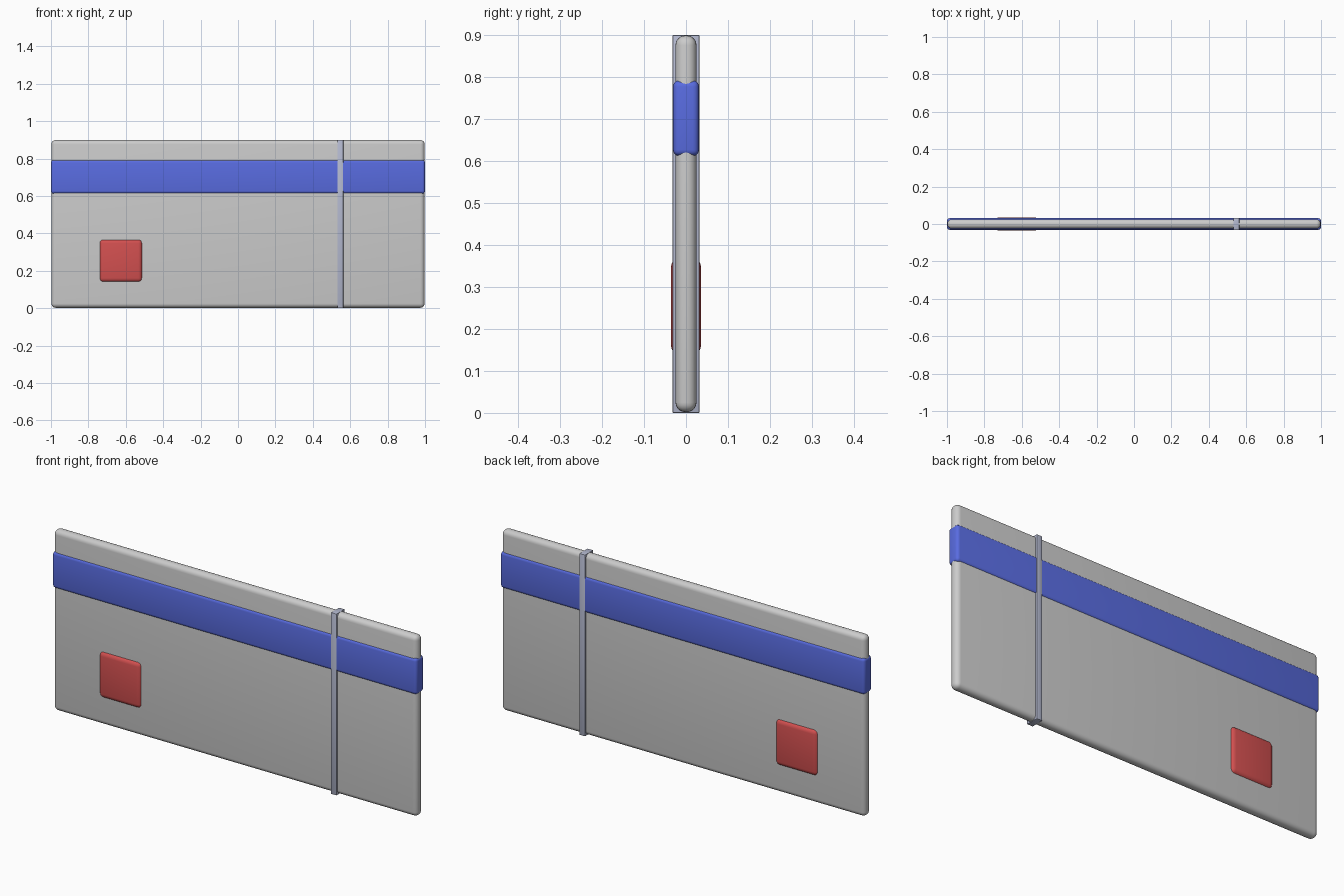
import bpy
import math

if "Cube" in bpy.data.objects:
    bpy.data.objects.remove(bpy.data.objects["Cube"])


def material(name, color):
    m = bpy.data.materials.new(name)
    m.diffuse_color = color
    m.use_nodes = True
    m.node_tree.nodes["Principled BSDF"].inputs["Base Color"].default_value = m.diffuse_color
    return m


def rounded_box(name, x, z, half_y, radius, segments, mat=None):
    """Box spanning x and z ranges, centred on y = 0, with rounded edges."""
    bpy.ops.mesh.primitive_cube_add(
        size=1, location=((x[0] + x[1]) / 2, 0, (z[0] + z[1]) / 2))
    ob = bpy.context.object
    ob.name = name
    ob.scale = (x[1] - x[0], 2 * half_y, z[1] - z[0])
    bpy.ops.object.transform_apply(location=False, rotation=False, scale=True)
    bevel = ob.modifiers.new("round_edges", 'BEVEL')
    bevel.width = radius
    bevel.segments = segments
    bpy.ops.object.modifier_apply(modifier=bevel.name)
    bpy.ops.object.shade_smooth_by_angle(angle=math.radians(35))
    if mat:
        ob.data.materials.append(mat)
    return ob


blue = material("blue", (0.10, 0.15, 0.75, 1))
red = material("red", (0.65, 0.08, 0.08, 1))
silver = material("silver", (0.45, 0.48, 0.62, 1))

# Flat panel with fully rounded rim
rounded_box("panel", (-0.998, 0.998), (0.002, 0.899), 0.025, 0.023, 5)
# Wide horizontal band wrapping the panel
rounded_box("horizontal_band", (-1.0, 1.0), (0.612, 0.792), 0.031, 0.015, 4, blue)
# Square patch showing on both faces
rounded_box("square_patch", (-0.742, -0.511), (0.139, 0.369), 0.036, 0.022, 4, red)
# Narrow vertical strip wrapping the panel
rounded_box("vertical_strip", (0.532, 0.563), (0.0, 0.9), 0.032, 0.002, 2, silver)
